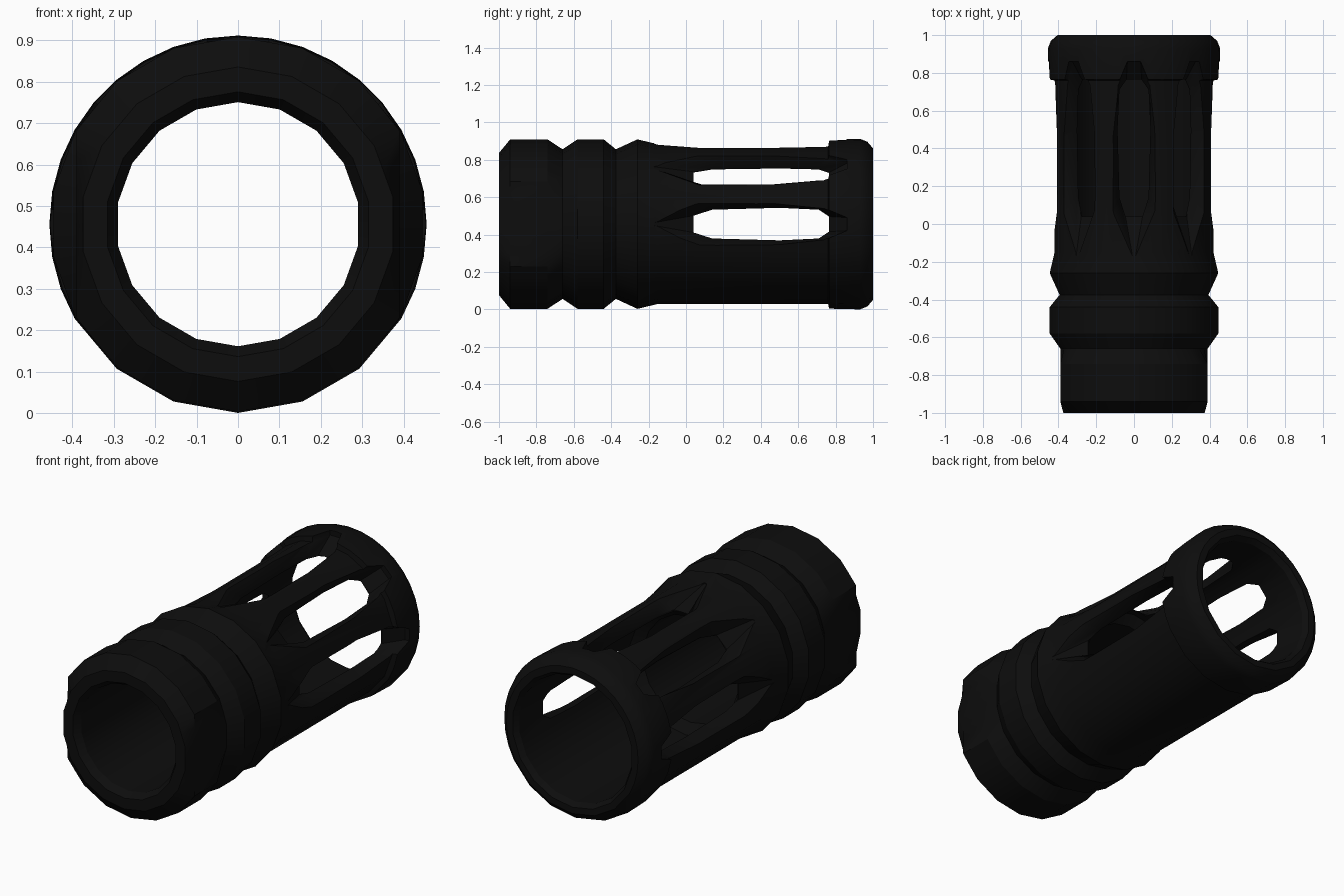
import bpy, bmesh, math

if "Cube" in bpy.data.objects:
    bpy.data.objects.remove(bpy.data.objects["Cube"])

AXIS_Z = 0.456
FLAT_X = 0.39

black = bpy.data.materials.new("matte black steel")
black.use_nodes = True
COLOR = (0.004, 0.004, 0.004, 1)
black.diffuse_color = COLOR
black.node_tree.nodes["Principled BSDF"].inputs["Base Color"].default_value = COLOR


def loft(name, rings, closed):
    """Join rings of points with quads; cap the ends unless the loft is closed."""
    bm = bmesh.new()
    loops = [[bm.verts.new(p) for p in ring] for ring in rings]
    n = len(loops[0])
    pairs = list(zip(loops, loops[1:]))
    if closed:
        pairs.append((loops[-1], loops[0]))
    else:
        bm.faces.new(loops[0])
        bm.faces.new(loops[-1])
    for a, b in pairs:
        for i in range(n):
            j = (i + 1) % n
            bm.faces.new((a[i], a[j], b[j], b[i]))
    bmesh.ops.recalc_face_normals(bm, faces=bm.faces)
    mesh = bpy.data.meshes.new(name)
    bm.to_mesh(mesh)
    bm.free()
    mesh.materials.append(black)
    obj = bpy.data.objects.new(name, mesh)
    bpy.context.collection.objects.link(obj)
    return obj


def ring(y, r, fine=False):
    """Eighteen-sided ring; the fine one is rounder on its upper part."""
    points = []
    for k in range(36):
        deg = -90 + 10 * k
        a = math.radians(deg)
        rounded = fine and -30 <= deg <= 210
        rad = r if k % 2 == 0 or rounded else r * math.cos(math.radians(10))
        x = rad * math.cos(a)
        if y <= -0.66 and r > 0.35:      # wrench flats on both sides
            x = max(-FLAT_X, min(FLAT_X, x))
        points.append((x, y, AXIS_Z + rad * math.sin(a)))
    return points


# Tube: outer profile front to back, then the bore back to front
outer = [(-1, .38), (-.94, .453), (-.74, .453), (-.66, .40), (-.58, .453),
         (-.44, .453), (-.375, .40), (-.26, .453), (-.15, .427), (.76, .427)]
collar = [(.765, .452), (.93, .456), (.97, .44), (1, .405)]
bore = [(1, .37), (.97, .35), (0, .35), (-.04, .295), (-.96, .295), (-1, .32)]
rings = [ring(y, r) for y, r in outer]
rings += [ring(y, r, True) for y, r in collar]
rings += [ring(y, r) for y, r in bore]
tube = loft("slotted_tube", rings, True)

# Slot cutter outlines: narrow at the bore, flared and pointed outside
inner_outline = [(.04, .045), (.14, .077), (.5, .087), (.71, .077), (.765, .04)]
outer_outline = [(-.17, .008), (.05, .122), (.45, .118), (.74, .085), (.86, .035)]


def slot_ring(outline, radius, angle):
    """Closed slot outline at a given radius, turned about the tube axis."""
    a = math.radians(angle)
    path = outline + [(y, -w) for y, w in reversed(outline)]
    return [(radius * math.cos(a) - w * math.sin(a), y,
             AXIS_Z + radius * math.sin(a) + w * math.cos(a)) for y, w in path]


# Five slots over the upper half; the underside stays closed
for angle in range(0, 181, 45):
    cutter = loft("slot_cutter",
                  [slot_ring(inner_outline, .28, angle),
                   slot_ring(inner_outline, .35, angle),
                   slot_ring(outer_outline, .425, angle),
                   slot_ring(outer_outline, .52, angle)], False)
    cutter.hide_render = True
    cut = tube.modifiers.new("slot", 'BOOLEAN')
    cut.operation = 'DIFFERENCE'
    cut.solver = 'EXACT'
    cut.object = cutter
    bpy.context.view_layer.objects.active = tube
    bpy.ops.object.modifier_apply(modifier=cut.name)
    bpy.data.objects.remove(cutter)

# Smooth shading with crisp edges
bpy.ops.object.select_all(action='DESELECT')
tube.select_set(True)
bpy.context.view_layer.objects.active = tube
bpy.ops.object.shade_smooth_by_angle(angle=math.radians(30))
